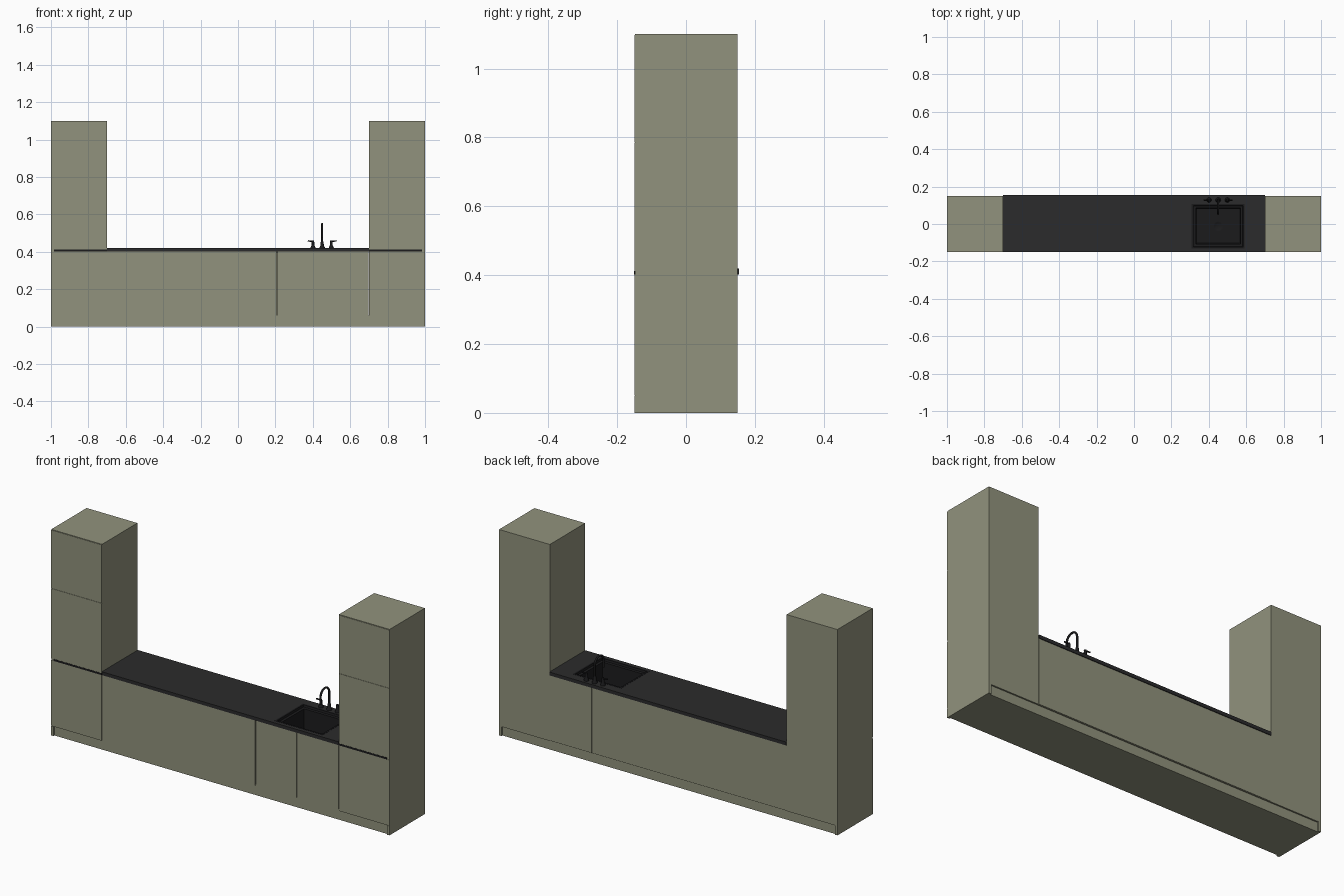
import bpy, bmesh, math

if "Cube" in bpy.data.objects:
    bpy.data.objects.remove(bpy.data.objects["Cube"])

def material(name, c):
    m = bpy.data.materials.new(name)
    m.diffuse_color = (*c, 1)
    m.use_nodes = True
    m.node_tree.nodes["Principled BSDF"].inputs["Base Color"].default_value = m.diffuse_color
    return m

OLIVE = material("olive_lacquer", (0.285, 0.29, 0.205))
STONE = material("dark_stone", (0.024, 0.024, 0.025))
BLACK = material("black_metal", (0.011, 0.011, 0.012))

def finish(name, bm, mat, smooth=False):
    bmesh.ops.recalc_face_normals(bm, faces=bm.faces)
    me = bpy.data.meshes.new(name)
    bm.to_mesh(me)
    bm.free()
    ob = bpy.data.objects.new(name, me)
    bpy.context.collection.objects.link(ob)
    me.materials.append(mat)
    if smooth:
        bpy.ops.object.select_all(action='DESELECT')
        bpy.context.view_layer.objects.active = ob
        ob.select_set(True)
        bpy.ops.object.shade_smooth_by_angle(angle=math.radians(40))
    return ob

def box(name, x, y, z, mat=OLIVE):
    bm = bmesh.new()
    bmesh.ops.create_cube(bm, size=1)
    for v in bm.verts:
        v.co = [a + (b - a) * (c + 0.5) for (a, b), c in zip((x, y, z), v.co)]
    return finish(name, bm, mat)

def loft(name, rings, mat, loop=False, smooth=False, cap_start=False, cap_end=False):
    """Bridge successive rings of points."""
    bm = bmesh.new()
    rs = [[bm.verts.new(p) for p in r] for r in rings]
    pairs = list(zip(rs, rs[1:])) + ([(rs[-1], rs[0])] if loop else [])
    n = len(rs[0])
    for a, b in pairs:
        for i in range(n):
            bm.faces.new((a[i], a[(i + 1) % n], b[(i + 1) % n], b[i]))
    if cap_start:
        bm.faces.new(rs[0])
    if cap_end:
        bm.faces.new(rs[-1])
    return finish(name, bm, mat, smooth)

def rect(x0, x1, y0, y1, z):
    return [(x0, y0, z), (x1, y0, z), (x1, y1, z), (x0, y1, z)]

def lathe(name, x, y, profile, mat, n=20):
    rings = [[(x + r * math.cos(2 * math.pi * i / n), y + r * math.sin(2 * math.pi * i / n), z)
              for i in range(n)] for r, z in profile]
    return loft(name, rings, mat, smooth=True, cap_start=True, cap_end=True)

def tube(name, pts, r, mat):
    cu = bpy.data.curves.new(name, 'CURVE')
    cu.dimensions = '3D'
    cu.bevel_depth = r
    cu.bevel_resolution = 3
    cu.use_fill_caps = True
    sp = cu.splines.new('POLY')
    sp.points.add(len(pts) - 1)
    for p, co in zip(sp.points, pts):
        p.co = (*co, 1)
        p.radius = 1
    ob = bpy.data.objects.new(name, cu)
    bpy.context.collection.objects.link(ob)
    cu.materials.append(mat)
    return ob

# Towers at both ends: core, door fronts, side foot
for s, side in ((-1, "left"), (1, "right")):
    def mx(a, b):
        return tuple(sorted((s * a, s * b)))
    box(side + "_tower_core", mx(0.7, 1), (-0.148, 0.15), (0.05, 1.1))
    box(side + "_tower_side_foot", mx(0.985, 1), (-0.15, 0.15), (0, 0.05))
    for part, z0, z1 in (("lower", 0.052, 0.402), ("middle", 0.412, 0.785), ("upper", 0.787, 1.097)):
        box(f"{side}_tower_{part}_door", mx(0.701, 1), (-0.15, -0.148), (z0, z1))

# Recessed plinth and dark handle channel running across the front
box("plinth", (-0.985, 0.985), (-0.142, 0.142), (0, 0.052))
for s, side in ((-1, "left"), (1, "right")):
    box(side + "_handle_channel", tuple(sorted((s * 0.7, s * 0.985))),
        (-0.151, -0.147), (0.402, 0.412), BLACK)

# Hollow base unit: floor, front doors, back panels
box("base_floor", (-0.7, 0.7), (-0.147, 0.147), (0.05, 0.06))
for i, (a, b) in enumerate(((-0.7, 0.207), (0.211, 0.4505), (0.4525, 0.698))):
    box(f"base_front_{i + 1}", (a, b), (-0.15, -0.14), (0.055, 0.402))
for i, (a, b) in enumerate(((-0.7, 0.4505), (0.4525, 0.698))):
    box(f"base_back_{i + 1}", (a, b), (0.14, 0.15), (0.052, 0.402))
box("base_divider", (0.2, 0.218), (-0.139, 0.139), (0.06, 0.4))

# Worktop with sink opening
W, H = (-0.7, 0.7, -0.15, 0.154), (0.312, 0.588, -0.127, 0.104)
loft("worktop", [rect(*W, 0.42), rect(*W, 0.402), rect(*H, 0.402), rect(*H, 0.42)], STONE, loop=True)

# Sink bowl: thin rim, stepped ledge, deep basin, outer skin
def inset(d, z):
    return rect(H[0] + d, H[1] - d, H[2] + d, H[3] - d, z)
loft("sink_bowl", [inset(-0.004, 0.4), inset(-0.004, 0.421), inset(0.005, 0.421), inset(0.007, 0.41),
                   inset(0.019, 0.408), inset(0.025, 0.24)], BLACK, cap_end=True)
loft("sink_outer_skin", [inset(-0.004, 0.4), inset(0.017, 0.4), inset(0.02, 0.23)], BLACK, cap_end=True)
lathe("drain", 0.45, -0.012, [(0.027, 0.239), (0.027, 0.243), (0.022, 0.243), (0.019, 0.241)], BLACK)

# Gooseneck tap
TX, TY = 0.45, 0.128
lathe("tap_base", TX, TY, [(0.014, 0.42), (0.014, 0.424), (0.009, 0.432), (0.008, 0.45), (0.006, 0.456)], BLACK)
R = 0.037
arc = [(TX, TY - R + R * math.cos(t), 0.512 + R * math.sin(t))
       for t in (math.pi * i / 16 for i in range(17))]
tube("tap_spout", [(TX, TY, 0.44)] + arc + [(TX, TY - 2 * R, 0.475)], 0.0055, BLACK)

# Lever handles either side of the tap
for s, side in ((-1, "left"), (1, "right")):
    x = TX + s * 0.049
    lathe(side + "_handle_base", x, TY, [(0.013, 0.42), (0.013, 0.424), (0.007, 0.436),
                                         (0.007, 0.45), (0.005, 0.461)], BLACK)
    tube(side + "_handle_lever", [(x - s * 0.006, TY, 0.456), (x + s * 0.028, TY, 0.458)], 0.004, BLACK)
